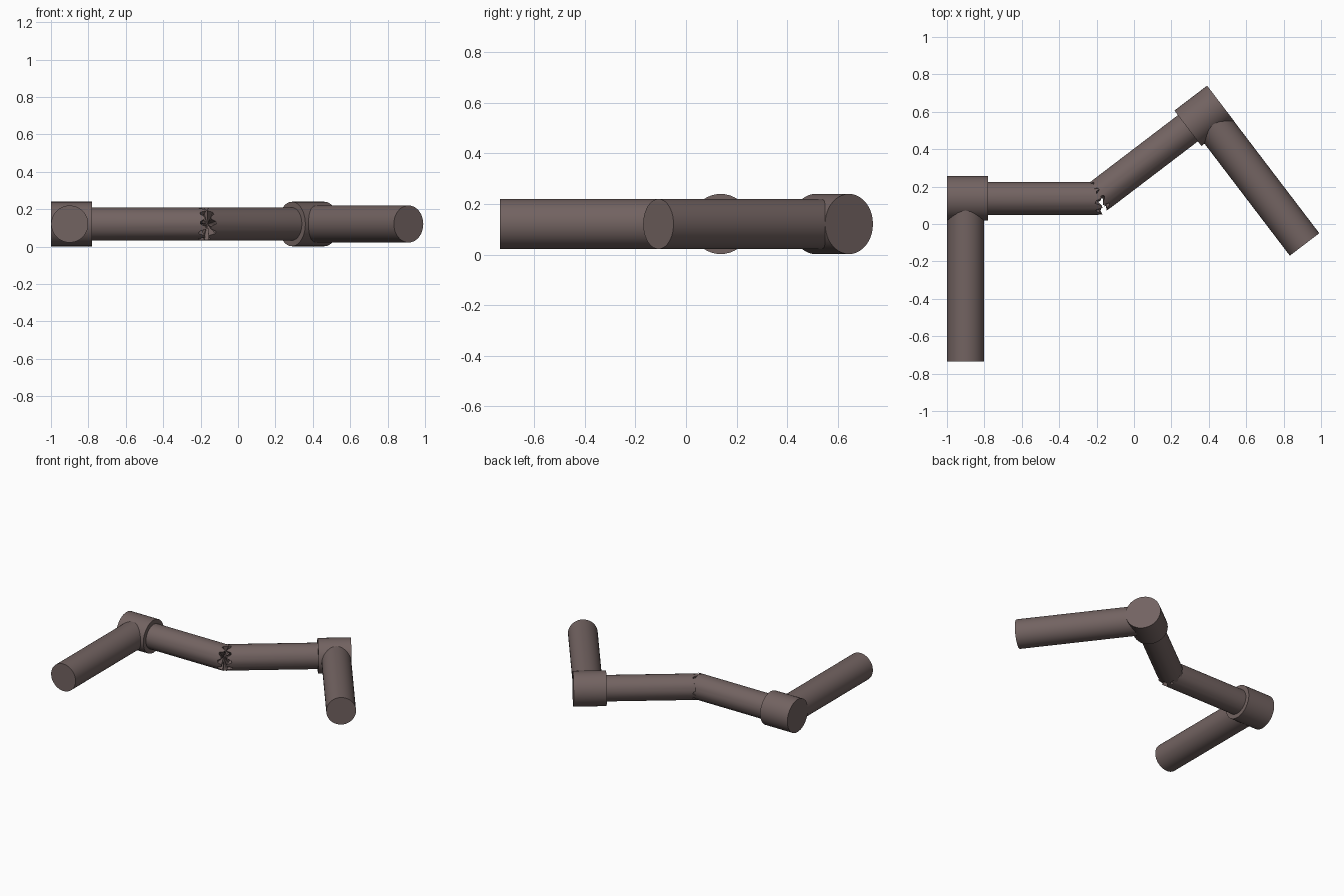
import bpy, bmesh, random
from math import sin, cos, pi, radians
from mathutils import Matrix, Vector

if "Cube" in bpy.data.objects:
    bpy.data.objects.remove(bpy.data.objects["Cube"])

random.seed(4)
SEG = 40

mat = bpy.data.materials.new("dark_metal")
mat.diffuse_color = (0.17, 0.125, 0.12, 1)
mat.use_nodes = True
mat.node_tree.nodes["Principled BSDF"].inputs["Base Color"].default_value = mat.diffuse_color


def rod(name, p0, p1, r, frame, jagged=0.0):
    """Closed cylinder from p0 to p1; the far end can be a torn zigzag."""
    p0, p1 = Vector(p0), Vector(p1)
    axis = (p1 - p0).normalized()
    up = Vector((0, 0, 1))
    side = axis.cross(up)
    bm = bmesh.new()
    near, far = [], []
    for i in range(SEG):
        a = 2 * pi * i / SEG
        off = (side * cos(a) + up * sin(a)) * r
        near.append(bm.verts.new(p0 + off))
        tooth = 0.0
        if jagged:
            tooth = (1 if (i // 2) % 2 else -1) * jagged * random.uniform(0.4, 1)
        far.append(bm.verts.new(p1 + off + axis * tooth))
    bm.faces.new(near)
    if jagged:
        tip = bm.verts.new(p1 - axis * jagged)
    else:
        bm.faces.new(far)
    for i in range(SEG):
        j = (i + 1) % SEG
        bm.faces.new((near[i], near[j], far[j], far[i]))
        if jagged:
            bm.faces.new((far[i], far[j], tip))
    bm.transform(frame)
    bmesh.ops.recalc_face_normals(bm, faces=bm.faces)
    me = bpy.data.meshes.new(name)
    bm.to_mesh(me)
    bm.free()
    me.materials.append(mat)
    ob = bpy.data.objects.new(name, me)
    bpy.context.collection.objects.link(ob)
    bpy.ops.object.select_all(action='DESELECT')
    ob.select_set(True)
    bpy.context.view_layer.objects.active = ob
    bpy.ops.object.shade_smooth_by_angle(angle=radians(30))


def half(side, frame):
    """One broken half: corner collar, grip leg and snapped crossbar."""
    rod(side + "_collar", (0, 0, 0), (0.22, 0, 0), 0.119, frame)
    rod(side + "_leg", (0.1, 0, 0), (0.1, -0.872, 0), 0.099, frame)
    rod(side + "_broken_bar", (0.1, 0, 0), (0.81, 0, 0), 0.088, frame, 0.022)


# left half lies square, right half is its mirror image swung round
half("left", Matrix.Translation((-1, 0.137, 0.121)))
half("right", Matrix.Translation((0.463, 0.645, 0.121))
     @ Matrix.Rotation(radians(37.3), 4, 'Z')
     @ Matrix.Scale(-1, 4, (1, 0, 0)))
